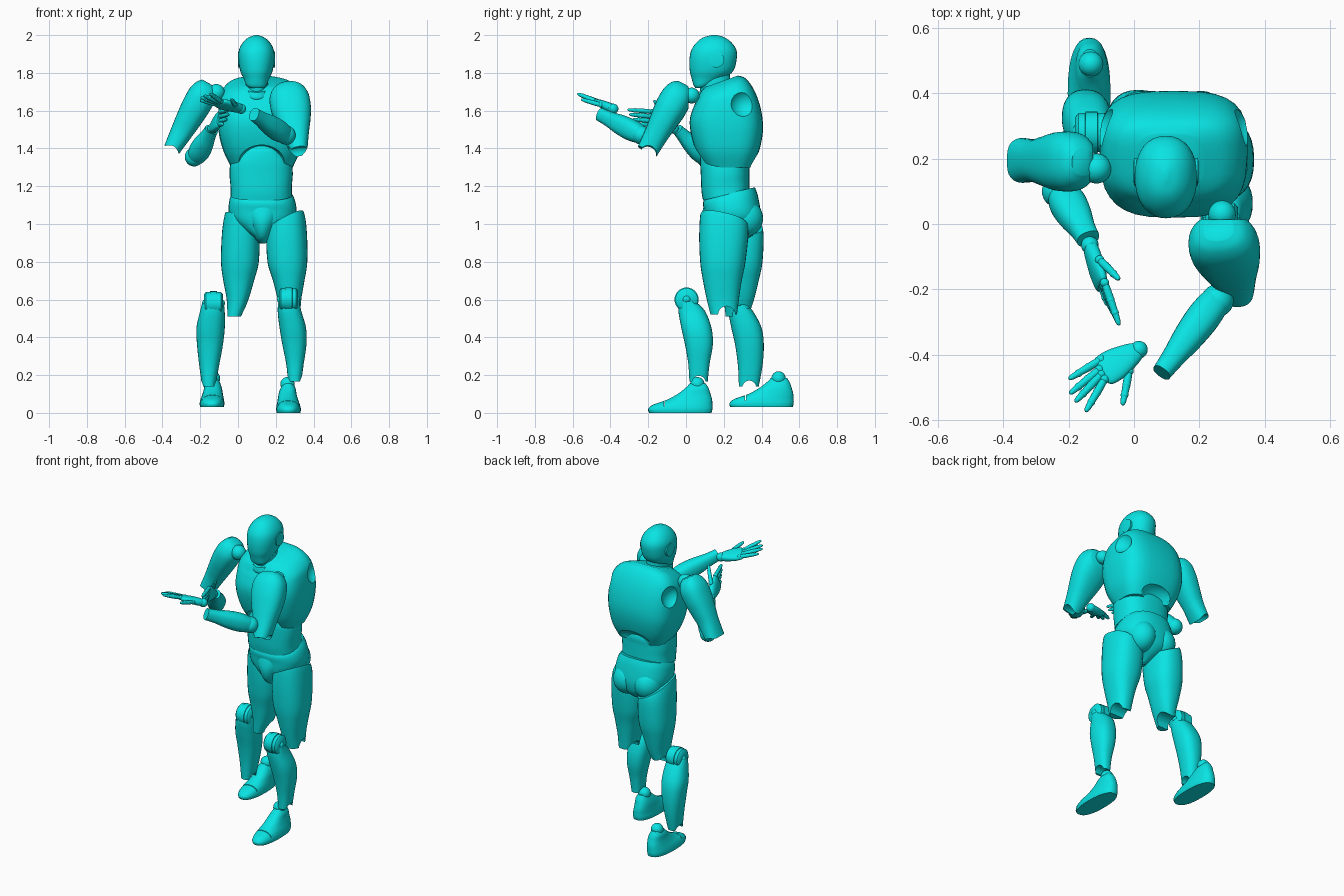
import bpy, bmesh, math
from mathutils import Matrix, Vector

default = bpy.data.objects.get("Cube")
if default:
    bpy.data.objects.remove(default, do_unlink=True)

# One flat colour for the whole figure
teal = bpy.data.materials.new("teal")
teal.use_nodes = True
colour = (0.003, 0.77, 0.77, 1)
teal.diffuse_color = colour
for node in teal.node_tree.nodes:
    if node.type == "BSDF_PRINCIPLED":
        node.inputs["Base Color"].default_value = colour

parts = []


def finish(name, bm):
    bmesh.ops.recalc_face_normals(bm, faces=bm.faces)
    mesh = bpy.data.meshes.new(name)
    bm.to_mesh(mesh)
    bm.free()
    mesh.materials.append(teal)
    obj = bpy.data.objects.new(name, mesh)
    bpy.context.collection.objects.link(obj)
    parts.append(obj)
    return obj


def smooth_rings(rings, steps):
    """Catmull-Rom interpolation between control rings."""
    last = len(rings) - 1
    for i in range(last):
        quad = [rings[max(0, min(last, i + k))] for k in (-1, 0, 1, 2)]
        for s in range(steps):
            t = s / steps
            yield [0.5 * (2 * b + (c - a) * t + (2 * a - 5 * b + 4 * c - d) * t * t
                          + (3 * b - a - 3 * c + d) * t ** 3) for a, b, c, d in zip(*quad)]
    yield rings[last]


def loft(name, rings, frame=Matrix(), power=2.4, sides=32, steps=5, taper=0):
    """Skin over rings of (z, x min, x max, y min, y max, tilt); taper narrows the front."""
    bm = bmesh.new()
    rows = []
    for z, left, right, front, back, tilt in smooth_rings([(*r, 0)[:6] for r in rings], steps):
        row = []
        for k in range(sides):
            angle = math.tau * k / sides
            c, s = math.cos(angle), math.sin(angle)
            x = math.copysign(abs(c) ** (2 / power), c) * (right - left) / 2 * (1 + taper * s)
            y = math.copysign(abs(s) ** (2 / power), s) * (back - front) / 2
            point = Vector(((left + right) / 2 + x, (front + back) / 2 + y, z + tilt * y))
            row.append(bm.verts.new(frame @ point))
        rows.append(row)
    for low, high in zip(rows, rows[1:]):
        for k in range(sides):
            n = (k + 1) % sides
            bm.faces.new((low[k], low[n], high[n], high[k]))
    bm.faces.new(rows[0])
    bm.faces.new(rows[-1])
    return finish(name, bm)


def limb(name, start, end, side, rings, **options):
    """Loft from start to end; rings are (fraction, half width, half depth)."""
    start, axis = Vector(start), Vector(end) - Vector(start)
    z = axis.normalized()
    x = Vector(side)
    x = (x - z * x.dot(z)).normalized()
    frame = Matrix((x, z.cross(x), z)).transposed().to_4x4()
    frame.translation = start
    spans = [(t * axis.length, -w, w, -d, d) for t, w, d in rings]
    return loft(name, spans, frame, **options)


def ball(name, centre, radius, stretch=(1, 1, 1)):
    bm = bmesh.new()
    place = Matrix.Translation(centre) @ Matrix.Diagonal((*stretch, 1))
    bmesh.ops.create_uvsphere(bm, u_segments=28, v_segments=18, radius=radius, matrix=place)
    return finish(name, bm)


def drum(name, centre, radius, width, rim=0.8):
    """Cylinder along x with chamfered ends."""
    x, y, z = centre
    ends = [(-width / 2, rim), (-width * 0.4, 1), (width * 0.4, 1), (width / 2, rim)]
    rings = [(h, -radius * k, radius * k, -radius * k, radius * k) for h, k in ends]
    turn = Matrix.Translation((x, y, z)) @ Matrix.Rotation(math.pi / 2, 4, "Y")
    return loft(name, rings, turn, power=2, steps=1)


def cut(target, cutter):
    cutter.hide_render = True
    mod = target.modifiers.new("cut", "BOOLEAN")
    mod.operation, mod.object = "DIFFERENCE", cutter
    bpy.context.view_layer.objects.active = target
    bpy.ops.object.modifier_apply(modifier=mod.name)
    parts.remove(cutter)
    bpy.data.objects.remove(cutter, do_unlink=True)


def slice_off(target, point, normal):
    """Cut away everything on the normal's side of a plane."""
    size = 0.5
    turn = Vector(normal).to_track_quat("Z", "Y").to_matrix().to_4x4()
    bm = bmesh.new()
    bmesh.ops.create_cube(bm, size=size, matrix=Matrix.Translation(point) @ turn
                          @ Matrix.Translation((0, 0, size / 2)))
    cut(target, finish("slice_cutter", bm))


# Head, ear discs and neck
loft("head", [(1.72, .065, .135, .05, .1), (1.735, .045, .15, .04, .13), (1.77, .03, .165, .03, .2),
              (1.81, .012, .183, .02, .25), (1.87, .003, .193, .018, .268), (1.92, .005, .19, .028, .267),
              (1.96, .025, .17, .055, .242), (1.987, .055, .14, .09, .205), (2, .09, .105, .135, .165)],
     power=2.2)
for side, x in (("left", .189), ("right", .007)):
    drum(side + "_ear_disc", (x, .16, 1.87), .042, .016)
loft("neck", [(1.66, .04, .16, .09, .24, .3), (1.73, .04, .16, .075, .235, .3),
              (1.8, .04, .16, .07, .23, .3)], power=2)
loft("neck_collar", [(1.69, .025, .175, .06, .25, .35), (1.705, .022, .178, .055, .255, .35),
                     (1.73, .03, .17, .06, .25, .35)], power=2)

# Chest with rib arches and shoulder sockets
chest = loft("chest", [(1.3, -.035, .29, .1, .35), (1.38, -.075, .325, .055, .385), (1.47, -.1, .342, .028, .405),
                       (1.55, -.105, .348, .02, .406), (1.63, -.102, .345, .04, .388, .06),
                       (1.69, -.09, .33, .06, .355, .2), (1.733, -.05, .283, .075, .315, .32),
                       (1.755, .01, .21, .1, .275, .35)], power=3.1, taper=.05)
cut(chest, ball("front_arch_cutter", (.125, .06, 1.28), .14, (1, .8, 1)))
cut(chest, ball("back_arch_cutter", (.125, .39, 1.28), .12, (1.25, .6, .85)))
for x in (.38, -.135):
    cut(chest, ball("socket_cutter", (x, .31, 1.64), .08))

# Waist and pelvis
loft("waist", [(1.155, -.04, .285, .09, .335, .25), (1.2, -.04, .285, .082, .335, .2), (1.27, -.045, .29, .078, .335, .05),
               (1.33, -.035, .28, .075, .335), (1.39, .02, .23, .08, .3), (1.42, .07, .18, .1, .22)], power=2.6)
loft("pelvis", [(1.165, -.03, .28, .1, .365, .22), (1.13, -.045, .3, .09, .38, .15), (1.07, -.05, .31, .095, .395),
                (1.02, -.035, .295, .1, .395), (.97, .02, .24, .11, .38), (.93, .08, .18, .125, .34),
                (.9, .11, .15, .16, .27)])
loft("pelvis_front", [(.897, .115, .145, .16, .25), (.925, .09, .17, .115, .28), (.97, .068, .192, .088, .3),
                      (1.03, .04, .22, .08, .3), (1.11, .0, .26, .098, .3)], power=2)
for side, x in (("left", .205), ("right", .055)):
    ball(side + "_buttock", (x, .31, 1.03), .1, (.87, .98, 1))

# Thighs with slanted tops and knee notches
left_thigh = loft("left_thigh", [(1.085, .21, .33, .11, .28, -.2), (1.05, .18, .352, .08, .32, -.2),
                                 (.95, .152, .365, .07, .33), (.8, .156, .367, .075, .315), (.7, .185, .352, .09, .295),
                                 (.6, .21, .335, .11, .28), (.52, .225, .33, .13, .27)])
right_thigh = loft("right_thigh", [(1.085, -.05, .06, .17, .36, -.2), (1.05, -.07, .085, .15, .39, -.2),
                                   (.95, -.085, .112, .15, .41), (.8, -.09, .11, .165, .405), (.7, -.078, .085, .185, .385),
                                   (.6, -.06, .055, .2, .36), (.51, -.058, .018, .21, .33)])
slice_off(left_thigh, (.25, .1, 1.035), (-.5, .22, 1))
slice_off(right_thigh, (.02, .15, 1.035), (.5, .22, 1))
cut(left_thigh, drum("notch_cutter", (.27, .215, .52), .045, .3, 1))
cut(right_thigh, drum("notch_cutter", (-.03, .3, .52), .052, .3, 1))

# Shins with ankle notches, and knee joints
left_shin = loft("left_shin", [(.59, .215, .325, -.035, .05), (.54, .21, .335, -.04, .1), (.45, .22, .36, -.025, .135),
                               (.36, .235, .362, -.005, .142), (.26, .255, .348, .012, .125),
                               (.165, .265, .335, .018, .115)])
right_shin = loft("right_shin", [(.58, -.19, -.075, .225, .32), (.53, -.203, -.07, .225, .36), (.45, -.22, -.07, .24, .4),
                                 (.36, -.217, -.08, .26, .412), (.25, -.205, -.1, .275, .405),
                                 (.14, -.19, -.12, .28, .385)])
cut(left_shin, drum("notch_cutter", (.3, .068, .16), .036, .2, 1))
cut(right_shin, drum("notch_cutter", (-.155, .335, .135), .036, .2, 1))
for side, (x, y, z) in (("left", (.268, .003, .6)), ("right", (-.13, .28, .58))):
    drum(side + "_knee", (x, y, z), .06, .1)
    drum(side + "_knee_cap", (x, y, z), .064, .045)
    ball(side + "_knee_pin", (x, y, z), .035, (1.75, 1, 1))

# Feet: one shape, mirrored and moved for the right
mirrored = Matrix.Translation((.13, .43, .03)) @ Matrix.Diagonal((-1, 1, 1, 1))
for side, place in (("left", Matrix()), ("right", mirrored)):
    foot = loft(side + "_foot", [(0, .205, .33, -.195, .135), (.02, .202, .333, -.2, .14), (.043, .205, .328, -.175, .14),
                                 (.07, .21, .318, -.1, .138), (.1, .215, .31, -.045, .13), (.13, .225, .305, -.005, .12),
                                 (.155, .24, .29, .02, .105)], place)
    groove = loft("toe_groove_cutter", [(.035, .1, .4, -.117, -.113), (.2, .1, .4, -.117, -.113)],
                  place, power=20, steps=1)
    cut(foot, groove)
    ball(side + "_ankle", place @ Vector((.262, .06, .152)), .038)

# Upper arms, flat against the shoulder balls, with elbow notches
left_arm = limb("left_upper_arm", (.258, -.015, 1.737), (.322, -.205, 1.385), (1, 0, 0),
                [(0, .045, .04), (.06, .08, .065), (.18, .104, .082), (.36, .106, .084), (.55, .092, .075),
                 (.75, .07, .064), (1, .046, .056)])
right_arm = limb("right_upper_arm", (-.155, .19, 1.745), (-.35, .195, 1.395), (0, 1, 0),
                 [(0, .04, .04), (.06, .07, .06), (.18, .09, .075), (.36, .09, .075), (.55, .078, .068),
                  (.75, .066, .058), (1, .07, .045)])
slice_off(left_arm, (.262, .014, 1.65), (0, 1, 0))
slice_off(right_arm, (-.125, .19, 1.65), (1, 0, 0))
cut(left_arm, ball("elbow_cutter", (.325, -.2, 1.375), .046, (2, 1, 1)))
cut(right_arm, ball("elbow_cutter", (-.355, .195, 1.385), .046, (1, 2, 1)))
ball("left_shoulder_ball", (.27, .03, 1.68), .042)
ball("right_shoulder_ball", (-.115, .17, 1.695), .046)

# Forearms and elbow balls
forearm = [(0, .03, .03), (.1, .046, .046), (.3, .056, .052), (.55, .052, .047), (.8, .04, .036), (1, .036, .03)]
limb("left_forearm", (.265, -.215, 1.46), (.085, -.455, 1.58), (0, 0, 1), forearm)
limb("right_forearm", (-.23, .11, 1.34), (-.14, -.045, 1.5), (1, 0, 0), forearm)
ball("left_elbow", (.255, -.235, 1.47), .05)
ball("right_elbow", (-.232, .1, 1.355), .05)


# Hands
def hand(side, wrist, knuckles, across, fingers, thumb):
    ball(side + "_wrist", wrist, .027)
    limb(side + "_palm", wrist, knuckles, across,
         [(0, .024, .02), (.2, .036, .023), (.6, .05, .022), (.9, .05, .017), (1, .042, .011)])
    for i, (base, tip) in enumerate(fingers + [thumb]):
        name = side + ("_finger" if i < len(fingers) else "_thumb")
        a, b = Vector(base), Vector(tip)
        limb(name, a, b, across, [(0, .011, .011), (.3, .0125, .0125), (.7, .0105, .0105), (.93, .008, .008),
                                  (1, .003, .003)], sides=12, steps=3, power=2)
        for t in (0, .4, .7):
            ball(name + "_joint", a.lerp(b, t), .014 - .003 * t)


hand("left", (.015, -.385, 1.61), (-.1, -.455, 1.64), (-.5, .85, -.3),
     [((-.1, -.415, 1.63), (-.2, -.475, 1.655)), ((-.105, -.445, 1.64), (-.197, -.52, 1.67)),
      ((-.09, -.475, 1.65), (-.148, -.575, 1.69)), ((-.1, -.46, 1.645), (-.18, -.545, 1.68))],
     ((-.015, -.45, 1.63), (-.035, -.555, 1.66)))
hand("right", (-.135, -.065, 1.505), (-.098, -.19, 1.56), (.2, .3, 1),
     [((-.09, -.18, 1.595), (-.045, -.31, 1.605)), ((-.09, -.19, 1.57), (-.05, -.3, 1.58)),
      ((-.095, -.185, 1.545), (-.06, -.28, 1.555)), ((-.105, -.17, 1.525), (-.08, -.25, 1.53))],
     ((-.105, -.11, 1.575), (-.045, -.17, 1.655)))

# Smooth shading with crisp part edges
for obj in parts:
    obj.select_set(True)
bpy.context.view_layer.objects.active = parts[0]
bpy.ops.object.shade_smooth_by_angle(angle=math.radians(40))
